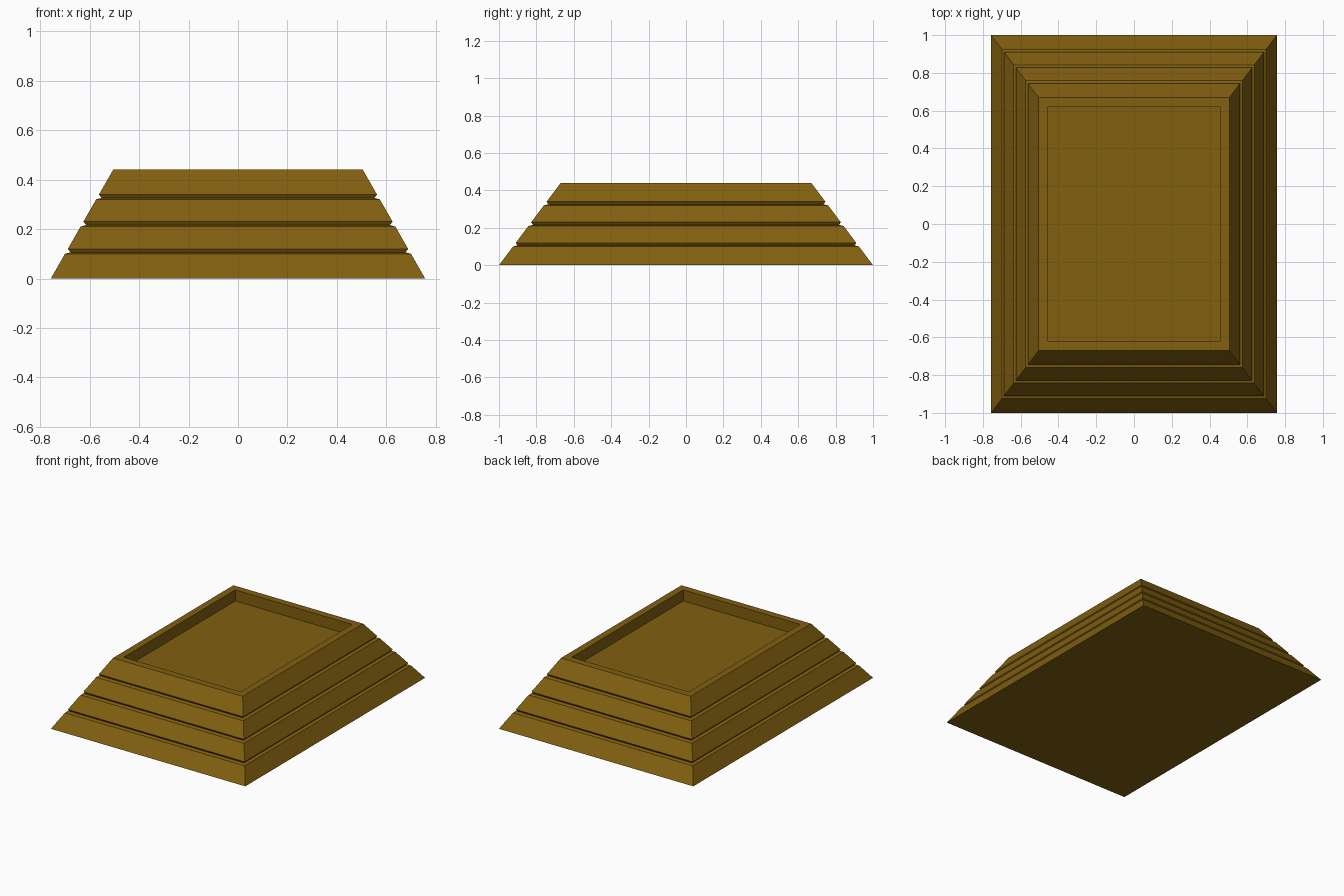
import bpy, bmesh

if "Cube" in bpy.data.objects:
    bpy.data.objects.remove(bpy.data.objects["Cube"])

# Profile rings: (half width x, half depth y, height z)
TOP = 0.44
GROOVES = (0.10, 0.21, 0.32)


def slope(z, inset=0.0):
    """Rectangle on the sloping side at height z."""
    return (0.757 - 0.573 * z - inset, 1.0 - 0.75 * z - inset, z)


rings = [slope(0)]
for g in GROOVES:
    x, y, _ = slope(g)
    rings += [(x, y, g),                          # lower lip
              (x - 0.022, y - 0.024, g + 0.006),  # groove bottom
              slope(g + 0.02)]                    # upper lip
rings += [slope(TOP),                             # outer rim
          (0.455, 0.62, TOP),                     # inner rim
          (0.455, 0.62, TOP - 0.078)]             # recess floor

# Loft the rings into one closed stepped plinth
bm = bmesh.new()
loops = [[bm.verts.new((sx * x, sy * y, z))
          for sx, sy in ((-1, -1), (1, -1), (1, 1), (-1, 1))]
         for x, y, z in rings]
for low, high in zip(loops, loops[1:]):
    for i in range(4):
        j = (i + 1) % 4
        bm.faces.new((low[i], low[j], high[j], high[i]))
bm.faces.new(loops[0][::-1])
bm.faces.new(loops[-1])
bmesh.ops.recalc_face_normals(bm, faces=bm.faces)

mesh = bpy.data.meshes.new("grooved_plinth")
bm.to_mesh(mesh)
bm.free()
plinth = bpy.data.objects.new("grooved_plinth", mesh)
bpy.context.collection.objects.link(plinth)

# Dark golden brown finish
mat = bpy.data.materials.new("golden_brown")
mat.diffuse_color = (0.22, 0.115, 0.005, 1)
mat.use_nodes = True
mat.node_tree.nodes["Principled BSDF"].inputs["Base Color"].default_value = mat.diffuse_color
mesh.materials.append(mat)
